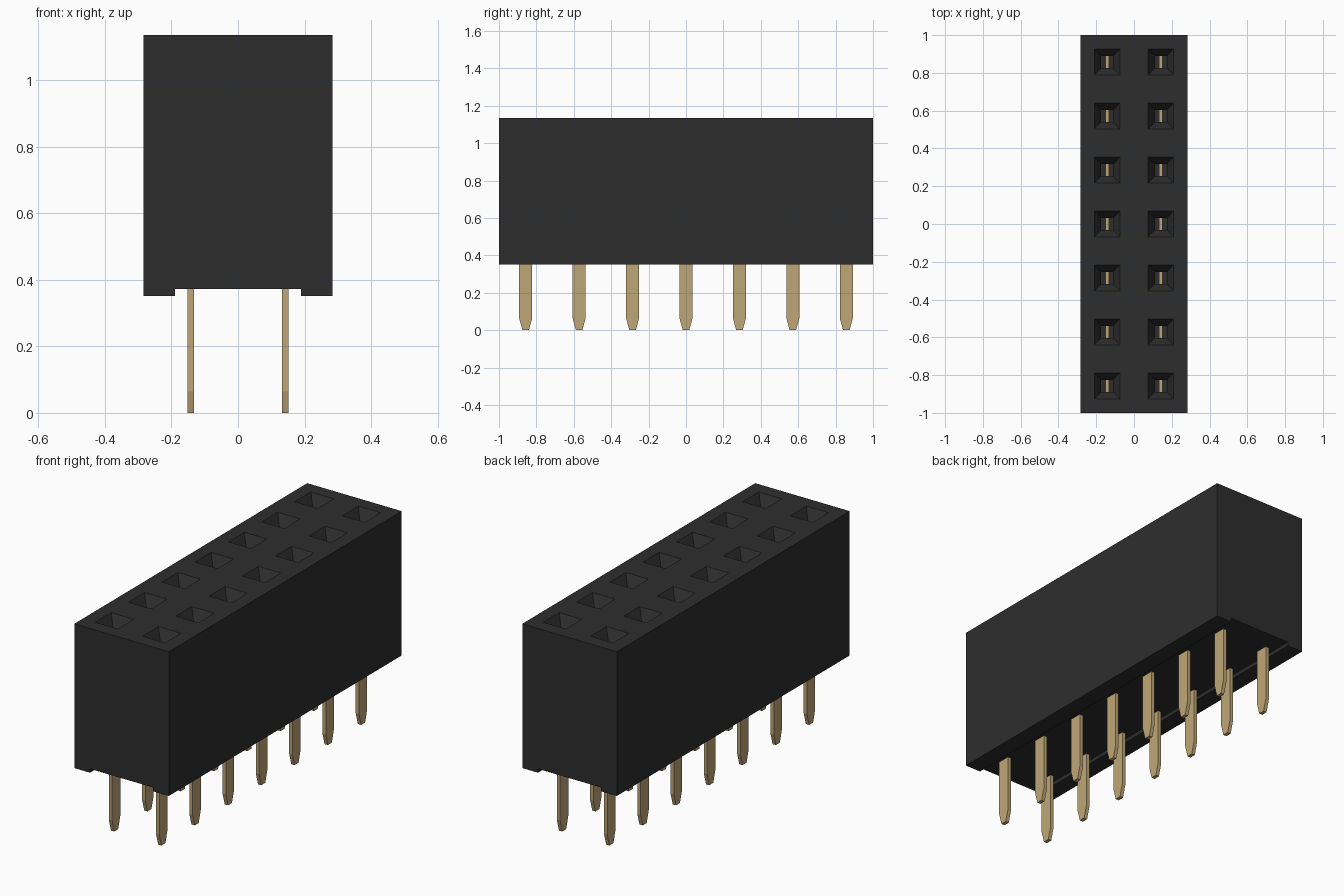
import bpy, bmesh
from mathutils import Vector

cube = bpy.data.objects.get("Cube")
if cube:
    bpy.data.objects.remove(cube, do_unlink=True)

ROWS, PITCH = 7, 2 / 7
HALF_W, HALF_L = 0.284, 1.0
BOTTOM, CHANNEL, TOP = 0.352, 0.373, 1.136
PIN_X = HALF_W / 2


def material(name, rgb):
    m = bpy.data.materials.new(name)
    m.use_nodes = True
    m.diffuse_color = (*rgb, 1)
    m.node_tree.nodes["Principled BSDF"].inputs["Base Color"].default_value = (*rgb, 1)
    return m


def prism(bm, profile, axis, start, end):
    """Extrude a closed 2D profile (u, z) along x or y."""
    def point(u, z, t):
        return (u, t, z) if axis == "y" else (t, u, z)
    face = bm.faces.new([bm.verts.new(point(u, z, start)) for u, z in profile])
    new = bmesh.ops.extrude_face_region(bm, geom=[face])["geom"]
    shift = Vector(point(0, 0, end - start))
    bmesh.ops.translate(bm, vec=shift, verts=[g for g in new if isinstance(g, bmesh.types.BMVert)])
    bmesh.ops.recalc_face_normals(bm, faces=bm.faces[:])


def finish(bm, name, mat):
    mesh = bpy.data.meshes.new(name)
    bm.to_mesh(mesh)
    bm.free()
    mesh.materials.append(mat)
    obj = bpy.data.objects.new(name, mesh)
    bpy.context.collection.objects.link(obj)
    return obj


black = material("black plastic", (0.027, 0.027, 0.027))
gold = material("gold metal", (0.52, 0.38, 0.18))

# Housing: block with a shallow channel along the underside
bm = bmesh.new()
prism(bm, [(-HALF_W, BOTTOM), (-0.19, BOTTOM), (-0.19, CHANNEL), (0.19, CHANNEL),
           (0.19, BOTTOM), (HALF_W, BOTTOM), (HALF_W, TOP), (-HALF_W, TOP)],
      "y", -HALF_L, HALF_L)


def top_faces():
    bm.normal_update()
    return [f for f in bm.faces if f.normal.z > 0.9 and f.calc_center_median().z > TOP - 0.001]


# Divide the top into one cell per socket
cuts = [((0, 0, 0), (1, 0, 0))]
cuts += [((0, -HALF_L + i * PITCH, 0), (0, 1, 0)) for i in range(1, ROWS)]
for co, no in cuts:
    faces = top_faces()
    geom = set(faces)
    for f in faces:
        geom.update(f.edges, f.verts)
    bmesh.ops.bisect_plane(bm, geom=list(geom), plane_co=co, plane_no=no)

# Sockets: square opening, sloped funnel, straight shaft
cells = top_faces()
bmesh.ops.inset_individual(bm, faces=cells, thickness=0.0745, use_even_offset=True)
bmesh.ops.inset_individual(bm, faces=cells, thickness=0.036, depth=-0.06, use_even_offset=True)
floors = bmesh.ops.extrude_discrete_faces(bm, faces=cells)["faces"]
bmesh.ops.translate(bm, vec=(0, 0, -0.5), verts=list({v for f in floors for v in f.verts}))
finish(bm, "housing", black)

# Pins: flat blades with tapered tips, reaching into the sockets
pin_profile = [(-0.017, 0), (0.017, 0), (0.035, 0.065), (0.035, 0.6),
               (-0.035, 0.6), (-0.035, 0.065)]
bm = bmesh.new()
prism(bm, pin_profile, "x", -0.01, 0.01)
first = finish(bm, "pin_1", gold)
for n in range(2 * ROWS):
    pin = first
    if n:
        pin = bpy.data.objects.new(f"pin_{n + 1}", first.data)
        bpy.context.collection.objects.link(pin)
    pin.location = (PIN_X if n % 2 else -PIN_X, (n // 2 - (ROWS - 1) / 2) * PITCH, 0)
